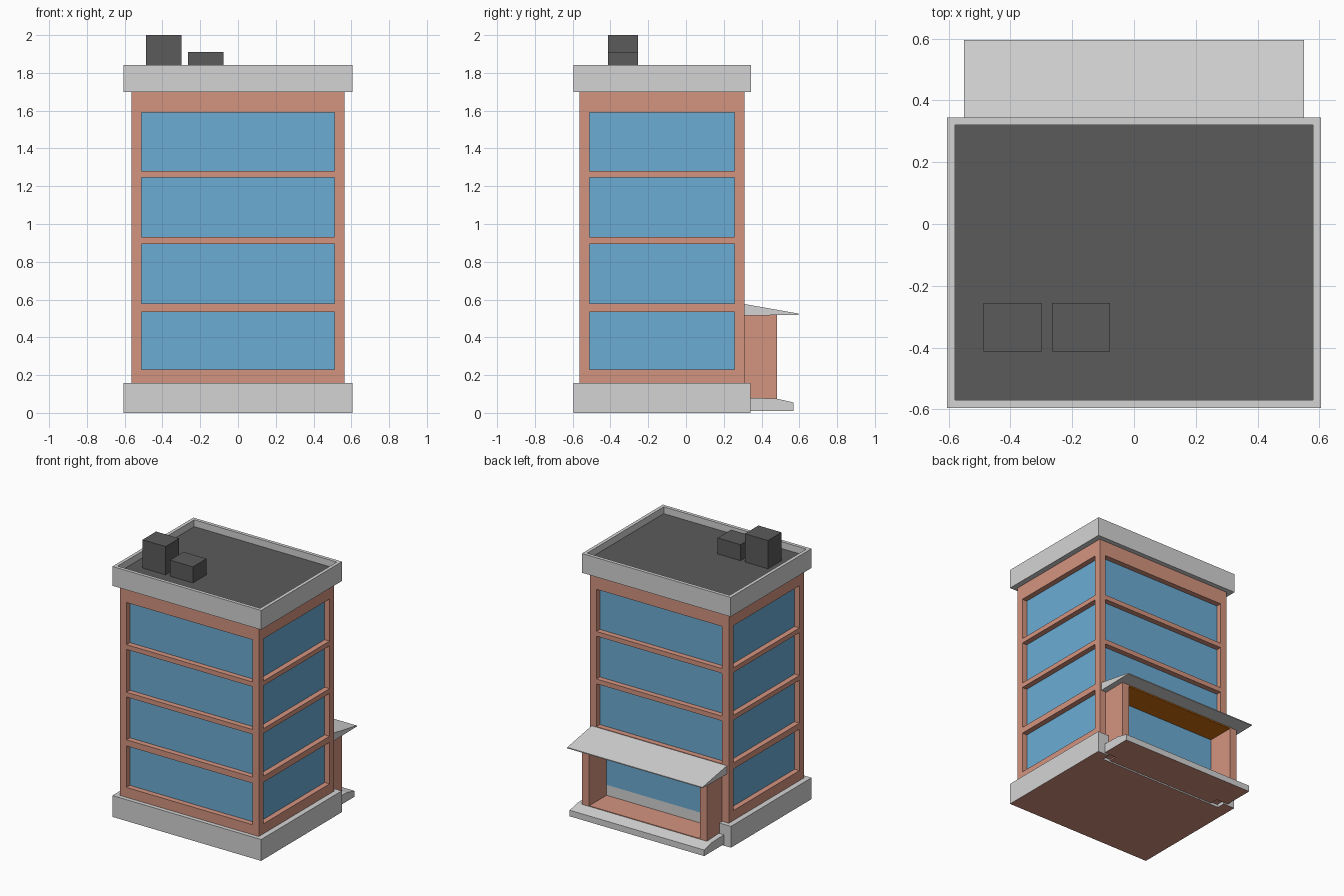
import bpy, bmesh
from mathutils import Vector

if "Cube" in bpy.data.objects:
    bpy.data.objects.remove(bpy.data.objects["Cube"])


def material(name, rgb):
    m = bpy.data.materials.new(name)
    lin = [(c / 255 / 12.92 if c < 10 else ((c / 255 + 0.055) / 1.055) ** 2.4) for c in rgb]
    m.diffuse_color = (*lin, 1)
    m.use_nodes = True
    m.node_tree.nodes["Principled BSDF"].inputs["Base Color"].default_value = m.diffuse_color
    return m


BRICK = material("brick", (212, 148, 127))
STONE = material("light_stone", (212, 212, 212))
GLASS = material("blue_glass", (108, 172, 212))
DARK = material("dark_roof", (91, 91, 91))
WOOD = material("orange_wood", (205, 110, 15))


def finish(name, bm, *mats):
    me = bpy.data.meshes.new(name)
    bm.to_mesh(me)
    bm.free()
    for m in mats:
        me.materials.append(m)
    ob = bpy.data.objects.new(name, me)
    bpy.context.collection.objects.link(ob)
    return ob


def prism(bm, pts, shift):
    """Extrude a polygon along shift."""
    f = bm.faces.new([bm.verts.new(p) for p in pts])
    ext = bmesh.ops.extrude_face_region(bm, geom=[f], use_keep_orig=True)["geom"]
    bmesh.ops.translate(bm, vec=shift, verts=[v for v in ext if isinstance(v, bmesh.types.BMVert)])
    bmesh.ops.recalc_face_normals(bm, faces=bm.faces)
    bm.normal_update()


def box(name, x, y, z, mat):
    bm = bmesh.new()
    prism(bm, [(x[0], y[0], z[0]), (x[1], y[0], z[0]), (x[1], y[1], z[0]), (x[0], y[1], z[0])],
          (0, 0, z[1] - z[0]))
    return finish(name, bm, mat)


def side_profile(name, half_width, yz):
    """Profile in the y-z plane, extruded across x."""
    bm = bmesh.new()
    prism(bm, [(-half_width, y, z) for y, z in yz], (2 * half_width, 0, 0))
    return bm


# Brick walls with recessed glass, one lattice for each side
W, Y0, Y1 = 0.565, -0.565, 0.31
LEVELS = [0.155, 0.23, 0.535, 0.58, 0.895, 0.93, 1.245, 1.28, 1.59, 1.70]
MARGIN = 0.053
corners = [(-W, Y0), (W, Y0), (W, Y1), (-W, Y1)]
for i, name in enumerate(("front_wall", "right_wall", "back_wall", "left_wall")):
    a, b = Vector(corners[i]), Vector(corners[(i + 1) % 4])
    d = (b - a).normalized()
    us = [0, MARGIN, (b - a).length - MARGIN, (b - a).length]
    bm = bmesh.new()
    grid = [[bm.verts.new((*(a + d * u), z)) for u in us] for z in LEVELS]
    panes = []
    for r in range(len(LEVELS) - 1):
        for c in range(3):
            if name == "back_wall" and r < 2 and c == 1:
                continue  # opening for the entrance
            f = bm.faces.new((grid[r][c], grid[r][c + 1], grid[r + 1][c + 1], grid[r + 1][c]))
            if c == 1 and r % 2:
                panes.append(f)
    bm.normal_update()
    bmesh.ops.inset_individual(bm, faces=panes, thickness=0, depth=-0.04)
    for f in panes:
        f.material_index = 1
    finish(name, bm, BRICK, GLASS)

# Stone base, notched at the entrance, with a brick underside
bm = bmesh.new()
E = 0.512
prism(bm, [(x, y, 0) for x, y in ((-.605, -.595), (.605, -.595), (.605, .342), (E, .342),
                                  (E, .28), (-E, .28), (-E, .342), (-.605, .342))], (0, 0, 0.157))
for f in bm.faces:
    f.material_index = int(f.normal.z < -0.5)
finish("base", bm, STONE, BRICK)

# Parapet with a sunken dark roof
bm = bmesh.new()
prism(bm, [(-.605, -.595, 1.70), (.605, -.595, 1.70), (.605, .345, 1.70), (-.605, .345, 1.70)],
      (0, 0, 0.142))
top = max(bm.faces, key=lambda f: f.calc_center_median().z)
bmesh.ops.inset_individual(bm, faces=[top], thickness=0.035, depth=0)
bm.normal_update()
bmesh.ops.inset_individual(bm, faces=[top], thickness=0, depth=-0.05)
top.material_index = 1
finish("parapet_and_roof", bm, STONE, DARK)

# Roof boxes
box("tall_roof_unit", (-.488, -.30), (-.413, -.255), (1.79, 2.0), DARK)
box("low_roof_unit", (-.265, -.078), (-.413, -.255), (1.79, 1.91), DARK)

# Entrance: pillars, floor, glass and ceiling
for side, s in (("left", -1), ("right", 1)):
    box(side + "_entrance_pillar", sorted((s * .45, s * .507)), (.28, .482), (.02, .517), BRICK)
box("entrance_floor", (-.45, .45), (.28, .482), (.01, .08), BRICK)
box("entrance_glass", (-.45, .45), (.272, .28), (.08, .515), GLASS)
box("entrance_ceiling", (-.45, .45), (.28, .482), (.508, .517), WOOD)

# Sloping canopy and front step
finish("entrance_canopy", side_profile("canopy", .55, ((.305, .515), (.595, .519), (.595, .526), (.305, .577))),
       STONE)
bm = side_profile("step", .547, ((.342, .01), (.57, .01), (.57, .055), (.482, .075), (.342, .08)))
for f in bm.faces:
    f.material_index = int(f.normal.z < -0.5)
finish("entrance_step", bm, STONE, BRICK)
